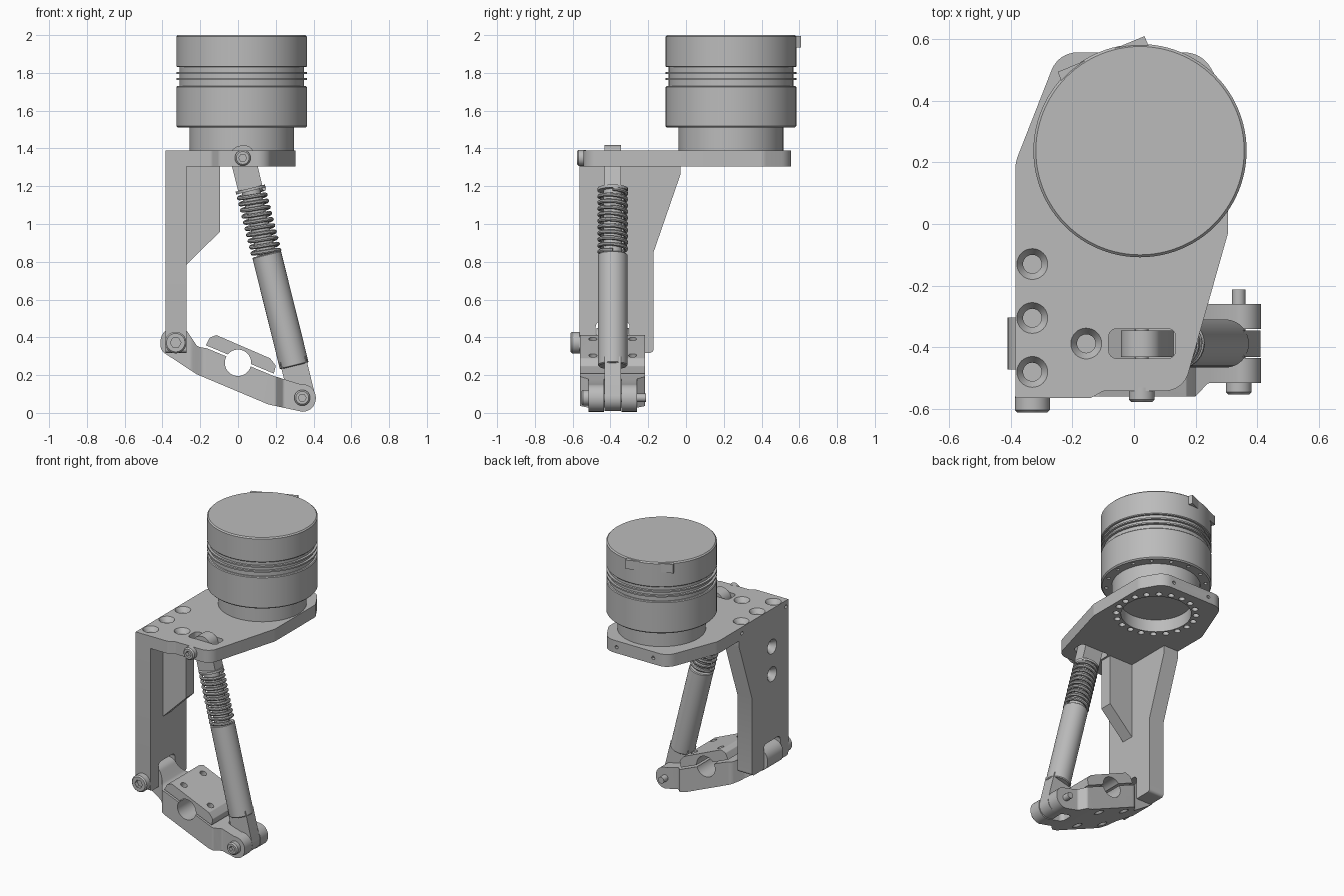
import bpy, bmesh
from math import sin, cos, tan, pi, atan2, radians
from mathutils import Matrix, Vector

if "Cube" in bpy.data.objects:
    bpy.data.objects.remove(bpy.data.objects["Cube"])

grey = bpy.data.materials.new("machined grey")
grey.use_nodes = True
GREY = (0.5, 0.5, 0.5, 1)
grey.diffuse_color = GREY
grey.node_tree.nodes["Principled BSDF"].inputs["Base Color"].default_value = GREY

MID = -0.388                       # centre plane of the linkage
DOWN = Matrix.Rotation(pi, 4, 'X')
TO_FRONT = Matrix.Rotation(pi / 2, 4, 'X')
TO_BACK = Matrix.Rotation(-pi / 2, 4, 'X')
TO_RIGHT = Matrix.Rotation(-pi / 2, 4, 'Y')
at = lambda x, y, z: Matrix.Translation((x, y, z))


def finish(name, bm, matrix=Matrix()):
    bm.transform(matrix)
    bmesh.ops.recalc_face_normals(bm, faces=bm.faces)
    mesh = bpy.data.meshes.new(name)
    bm.to_mesh(mesh)
    bm.free()
    mesh.materials.append(grey)
    ob = bpy.data.objects.new(name, mesh)
    bpy.context.collection.objects.link(ob)
    return ob


def select(ob):
    bpy.ops.object.select_all(action='DESELECT')
    ob.select_set(True)
    bpy.context.view_layer.objects.active = ob


def rounded(points):
    """Polygon corners (a, b[, radius]) with the given corners filleted."""
    out = []
    for i, p in enumerate(points):
        c = Vector(p[:2])
        if len(p) < 3:
            out.append(c)
            continue
        u = (Vector(points[i - 1][:2]) - c).normalized()
        v = (Vector(points[(i + 1) % len(points)][:2]) - c).normalized()
        half, r = u.angle(v) / 2, p[2]
        centre = c + (u + v).normalized() * r / sin(half)
        a = (c + u * r / tan(half) - centre).normalized()
        b = (c + v * r / tan(half) - centre).normalized()
        out += [centre + a.slerp(b, k / 8) * r for k in range(9)]
    return out


def prism(name, points, axis, lo, hi, matrix=Matrix()):
    place = {'x': lambda a, b, h: (h, a, b), 'y': lambda a, b, h: (a, h, b),
             'z': lambda a, b, h: (a, b, h)}[axis]
    bm = bmesh.new()
    face = bm.faces.new([bm.verts.new(place(a, b, lo)) for a, b in rounded(points)])
    new = bmesh.ops.extrude_face_region(bm, geom=[face])["geom"]
    bmesh.ops.translate(bm, vec=place(0, 0, hi - lo),
                        verts=[v for v in new if isinstance(v, bmesh.types.BMVert)])
    return finish(name, bm, matrix)


def box(a0, a1, b0, b1, r=None):
    corners = [(a0, b0), (a1, b0), (a1, b1), (a0, b1)]
    return [c + (r,) for c in corners] if r else corners


def lathe(name, profile, matrix=Matrix(), sides=32):
    """Closed solid of revolution from (radius, height) pairs."""
    bm = bmesh.new()
    rings = [[bm.verts.new((r * cos(2 * pi * k / sides), r * sin(2 * pi * k / sides), z))
              for k in range(sides)] for r, z in profile]
    for low, high in zip(rings, rings[1:]):
        for k in range(sides):
            j = (k + 1) % sides
            bm.faces.new((low[k], low[j], high[j], high[k]))
    bm.faces.new(rings[0])
    bm.faces.new(rings[-1])
    return finish(name, bm, matrix)


def rod(r, lo, hi, matrix, sides=24):
    return lathe("cutter", [(r, lo), (r, hi)], matrix, sides)


def sink(matrix, r=0.05, depth=0.06):
    """Countersunk hole cutter, opening along local +z at the surface."""
    return lathe("cutter", [(r * .6, -depth), (r * .6, -r * .6), (r, 0), (r, .01)], matrix)


def cut(ob, cutters, operation='DIFFERENCE'):
    for c in cutters:
        mod = ob.modifiers.new("cut", 'BOOLEAN')
        mod.operation, mod.object, mod.solver = operation, c, 'EXACT'
        select(ob)
        bpy.ops.object.modifier_apply(modifier=mod.name)
        bpy.data.objects.remove(c)
    return ob


# Top plate with bore, bolt circle, slot and screw holes
plate = prism("top_plate", [
    (-.385, -.565), (-.14, -.565, .03), (-.1, -.542, .03), (.16, -.542, .08), (.305, -.03, .05),
    (.305, .41, .06), (.22, .557, .1), (-.245, .557, .09), (-.385, .2, .12)], 'z', 1.305, 1.39)
DX, DY = .0195, .238
holes = [rod(.22, 1.2, 1.5, at(DX, DY, 0), 64),
         prism("cutter", box(-.082, .135, -.436, -.34, .025), 'z', 1.2, 1.5)]
holes += [rod(.02, 1.2, 1.5, at(DX + .25 * cos(k * pi / 10), DY + .25 * sin(k * pi / 10), 0), 16)
          for k in range(20)]
holes += [sink(at(x, y, 1.39)) for x, y in [(-.33, -.13), (-.33, -.305), (-.33, -.48), (-.155, MID)]]
holes += [rod(.012, -.03, .03, at(x, .557, 1.347) @ TO_BACK, 12) for x in (-.14, .14)]
holes += [rod(.012, -.03, .03, at(-.385, y, 1.347) @ TO_RIGHT, 12) for y in (-.06, -.54)]
cut(plate, holes)

# Drum: neck, body, finned groove and cap in one turned profile
R = .346
drum = lathe("drum", [
    (.277, 1.39), (.277, 1.51), (R - .008, 1.51), (R, 1.518), (R, 1.725), (R - .005, 1.73),
    (.33, 1.73), (.33, 1.762), (R, 1.762), (R, 1.772), (.33, 1.772), (.33, 1.795), (R, 1.795),
    (R, 1.805), (.33, 1.805), (.33, 1.83), (R - .005, 1.83), (R, 1.835), (R, 1.992),
    (R - .008, 2)], at(DX, DY, 0), 96)
cut(drum, [rod(.012, 1.4, 1.53, at(DX + .312 * cos(k * pi / 8), DY + .312 * sin(k * pi / 8), 0), 12)
           for k in range(16)])
tab = prism("drum_tab", box(-.15, .155, .29, .338), 'z', 1.935, 1.996,
            at(DX, DY, 0) @ Matrix.Rotation(atan2(.116, .282), 4, 'Z'))

# Upright leg with flared top, fork slot at the foot and side screw holes
leg = prism("leg", [(-.565, .318, .02), (-.172, .318, .02), (-.172, .85), (-.03, 1.26),
                    (-.03, 1.305), (-.565, 1.305)], 'x', -.385, -.272)
cut(leg, [prism("cutter", box(MID - .09, MID + .09, .2, .485, .03), 'x', -.5, -.2)]
    + [sink(at(-.385, MID, z) @ TO_RIGHT) for z in (1.13, .94)])
prism("gusset", [(-.272, 1.305), (-.272, .785), (-.095, .96), (-.095, 1.305)],
      'y', MID - .043, MID + .043)

# Swing arm: side profile trimmed by its plan shape, then forked at the tip
arm = prism("swing_arm", [
    (-.41, .45, .07), (-.28, .45, .06), (-.215, .35, .04), (-.165, .342), (.19, .195, .05),
    (.33, .152), (.412, .152, .07), (.412, .006, .07), (.34, .006), (.16, .045, .05),
    (-.22, .205, .05), (-.41, .33, .05)], 'y', MID - .3, MID + .3)
half = [(-.5, .085), (-.25, .085, .04), (-.19, .172, .04), (.2, .172, .02), (.24, .128, .02), (.5, .128)]
plan = [(p[0], MID - p[1]) + p[2:] for p in half] + [(p[0], MID + p[1]) + p[2:] for p in half[::-1]]
cut(arm, [prism("cutter", plan, 'z', -.2, .8)], 'INTERSECT')
slope = at(0, MID, .265) @ Matrix.Rotation(atan2(.15, .365), 4, 'Y')
bolts = [(x, y) for x in (-.11, .11) for y in (-.105, .105)]
bore = lambda: rod(.07, -1, 1, at(0, 0, .265) @ TO_FRONT, 40)
cut(arm, [bore(), prism("cutter", box(.22, .6, MID - .047, MID + .047, .03), 'z', -.2, .6)]
    + [sink(slope @ at(x, y, -.146) @ DOWN, .035, .05) for x, y in bolts])

# Clamp cap on the arm
cap = prism("clamp_cap", [(-.17, .358), (-.15, .398, .01), (-.115, .412, .01), (.17, .289, .01),
                          (.2, .25, .01), (.19, .208)], 'y', MID - .172, MID + .172)
cut(cap, [bore()] + [rod(.022, .04, .3, slope @ at(x, y, 0)) for x, y in bolts])

# Spring strut, built along its own axis from the upper pin down to the lower pin
TOP, LOW = (.025, 1.35), (.34, .08)
strut = at(TOP[0], MID, TOP[1]) @ Matrix.Rotation(-atan2(LOW[0] - TOP[0], TOP[1] - LOW[1]), 4, 'Y')
prism("strut_top_eye", [(-.066, .066, .06), (-.066, -.165), (.066, -.165), (.066, .066, .06)],
      'y', -.043, .043, strut)
prism("strut_bottom_eye", [(-.07, -1.1), (-.07, -1.378, .065), (.07, -1.378, .065), (.07, -1.1)],
      'y', -.043, .043, strut)
lathe("strut_tube", [(.073, -1.135), (.078, -1.13), (.078, -.53), (.073, -.525)], strut, 48)
lathe("strut_rod", [(.05, -.6), (.05, -.18), (.08, -.18), (.08, -.165)], strut, 32)

TURNS, STEPS = 10, 24
curve = bpy.data.curves.new("spring", 'CURVE')
curve.dimensions, curve.bevel_depth, curve.bevel_resolution = '3D', .011, 2
curve.use_fill_caps = True
path = curve.splines.new('POLY')
path.points.add(TURNS * STEPS)
for i, p in enumerate(path.points):
    a = 2 * pi * i / STEPS
    v = strut @ Vector((.071 * cos(a), .071 * sin(a), -.185 - .335 * i / (TURNS * STEPS)))
    p.co = (*v, 1)
curve.materials.append(grey)
spring = bpy.data.objects.new("spring", curve)
bpy.context.collection.objects.link(spring)
select(spring)
bpy.ops.object.convert(target='MESH')

# Pivot bolts: shank plus socket head facing the front
for name, (x, z), r, shank, back, seat, tip in [
        ("upper_pin", TOP, .042, .022, .33, .53, .578),
        ("lower_pin", LOW, .042, .022, .213, .515, .553),
        ("leg_pin", (-.33, .372), .057, .035, .2, .56, .612)]:
    m = at(x, 0, z) @ TO_FRONT
    pin = lathe(name, [(shank, back), (shank, seat), (r, seat), (r, tip - .008), (r - .008, tip)], m)
    cut(pin, [rod(r * .5, tip - .025, tip + .02, m, 6)])

# Smooth curved faces, keep machined edges crisp
for ob in bpy.context.collection.objects:
    if ob.type == 'MESH' and grey.name in ob.data.materials:
        select(ob)
        bpy.ops.object.shade_smooth_by_angle(angle=radians(30))
